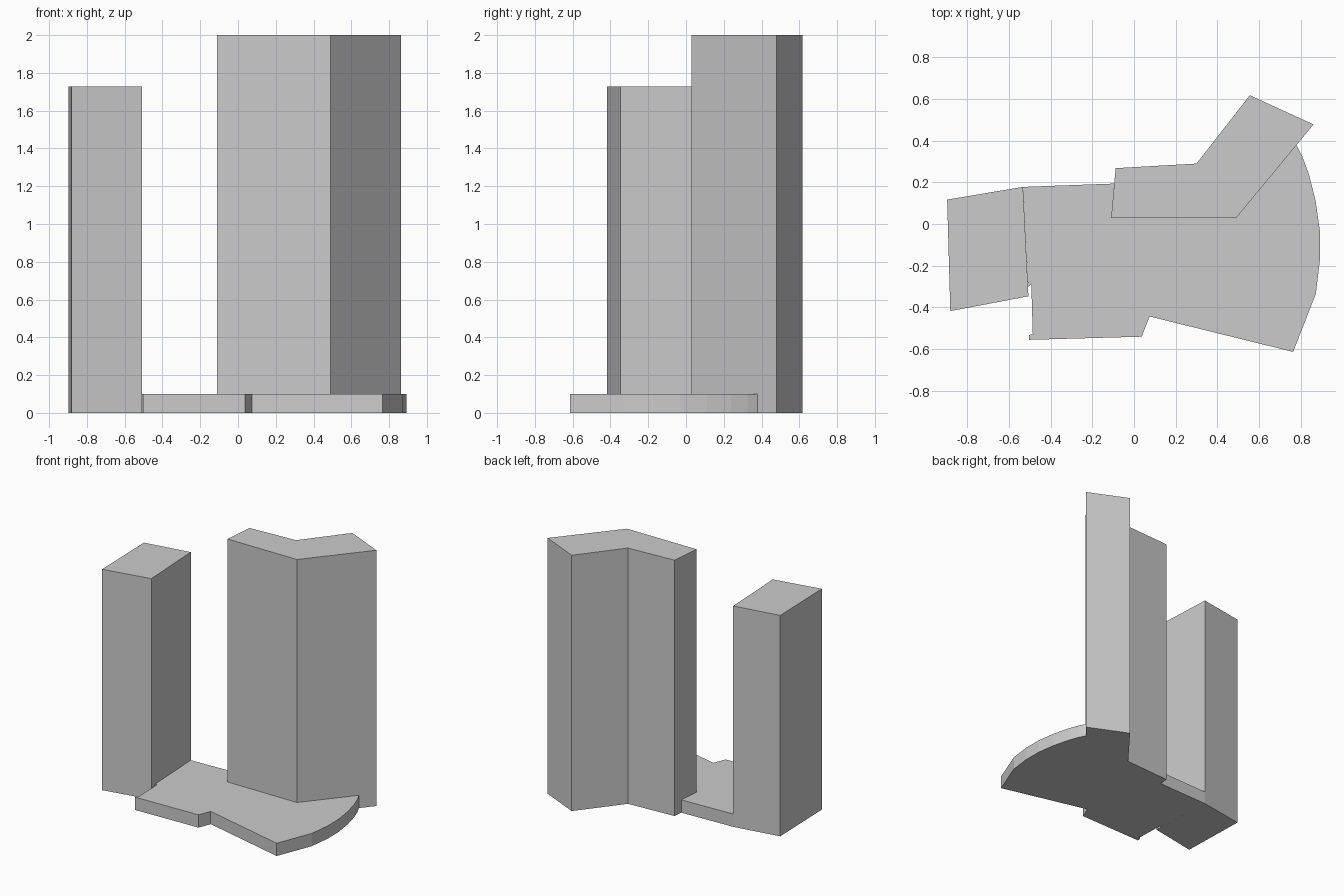
import bpy, bmesh

if "Cube" in bpy.data.objects:
    bpy.data.objects.remove(bpy.data.objects["Cube"])


def extrude_footprint(name, outline, height):
    """Closed prism standing on z = 0 from a plan outline."""
    bm = bmesh.new()
    base = bm.faces.new([bm.verts.new((x, y, 0)) for x, y in outline])
    top = bmesh.ops.extrude_face_region(bm, geom=[base], use_keep_orig=True)
    moved = [v for v in top["geom"] if isinstance(v, bmesh.types.BMVert)]
    bmesh.ops.translate(bm, verts=moved, vec=(0, 0, height))
    bmesh.ops.recalc_face_normals(bm, faces=bm.faces[:])
    mesh = bpy.data.meshes.new(name)
    bm.to_mesh(mesh)
    bm.free()
    obj = bpy.data.objects.new(name, mesh)
    bpy.context.collection.objects.link(obj)
    return obj


# Shorter four-sided tower
extrude_footprint("short_tower", [
    (-0.897, 0.117), (-0.533, 0.178), (-0.507, -0.347), (-0.882, -0.418)], 1.727)

# Tall bent tower
extrude_footprint("tall_tower", [
    (-0.11, 0.028), (0.49, 0.028), (0.862, 0.478),
    (0.556, 0.618), (0.30, 0.29), (-0.088, 0.268)], 2.0)

# Low podium, fitted against both towers, with a curved east side
curved_side = [(0.78, 0.379), (0.808, 0.325), (0.84, 0.238), (0.872, 0.11),
               (0.892, -0.03), (0.893, -0.17), (0.873, -0.335)]
front_side = [(0.764, -0.614), (0.075, -0.444), (0.037, -0.541),
              (-0.503, -0.556), (-0.503, -0.532), (-0.486, -0.531),
              (-0.493, -0.289), (-0.509, -0.302)]
back_side = [(-0.533, 0.178), (-0.095, 0.194), (-0.11, 0.028), (0.49, 0.028)]
extrude_footprint("podium", back_side + curved_side + front_side, 0.1)
